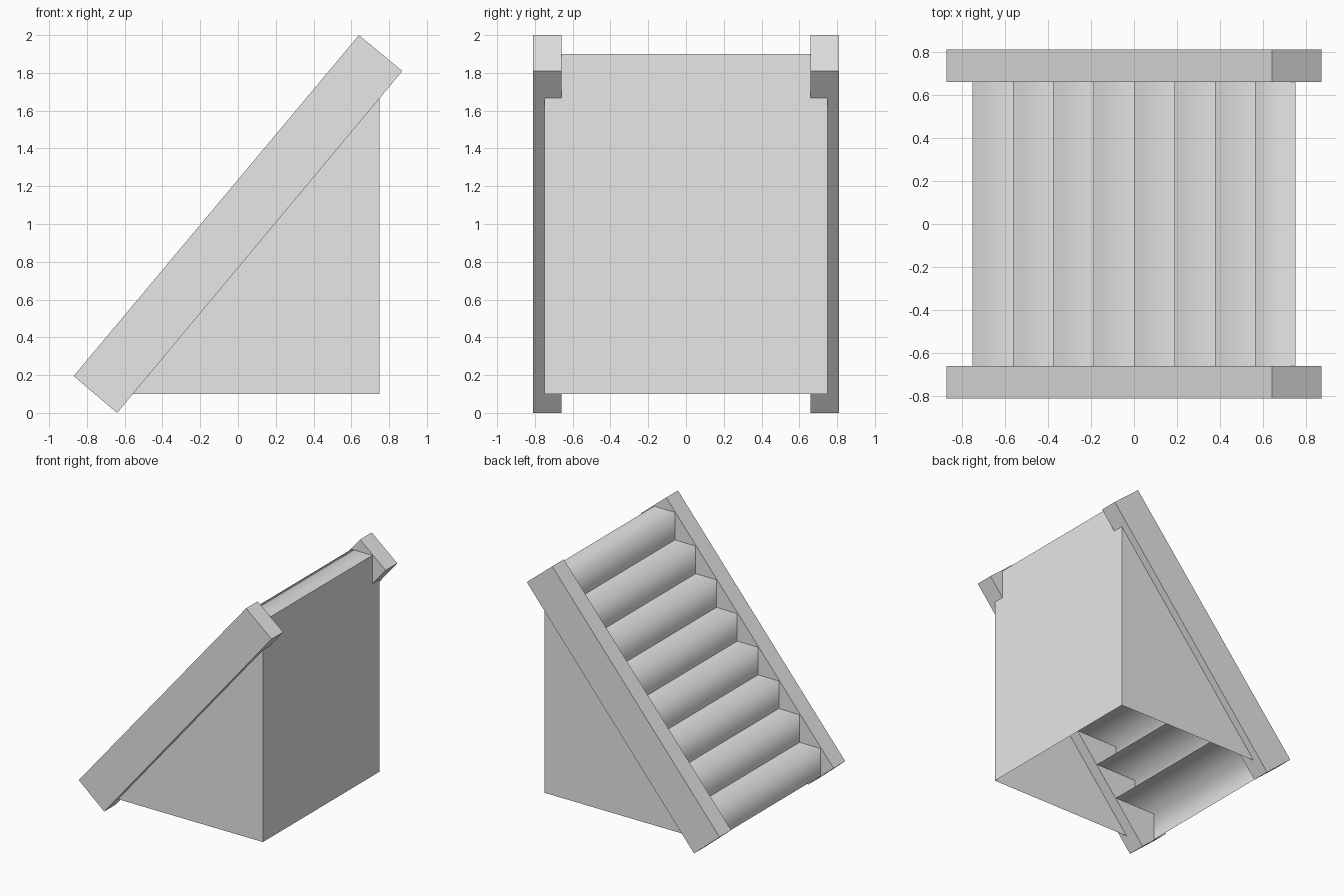
import bpy
import bmesh
from mathutils import Vector

cube = bpy.data.objects.get("Cube")
if cube:
    bpy.data.objects.remove(cube, do_unlink=True)

GREY = (0.8, 0.8, 0.8, 1.0)
grey = bpy.data.materials.new("plain_grey")
grey.use_nodes = True
grey.diffuse_color = GREY
grey.node_tree.nodes["Principled BSDF"].inputs["Base Color"].default_value = GREY

STEPS = 8
HALF = 0.75              # half the run and half the body width
BASE, TOP = 0.1, 1.9
RUN = 2 * HALF / STEPS
RISE = (TOP - BASE) / STEPS


def finish(name, bm, smooth=False):
    mesh = bpy.data.meshes.new(name)
    bm.to_mesh(mesh)
    bm.free()
    mesh.materials.append(grey)
    for poly in mesh.polygons:
        poly.use_smooth = smooth
    obj = bpy.data.objects.new(name, mesh)
    bpy.context.collection.objects.link(obj)
    return obj


def face_xz(bm, profile, y):
    return bm.faces.new([bm.verts.new((x, y, z)) for x, z in profile])


def sweep_y(bm, points, half):
    """Stretch an open x-z path across the width as a sheet."""
    rows = [[bm.verts.new((x, y, z)) for y in (half, -half)] for x, z in points]
    for a, b in zip(rows, rows[1:]):
        bm.faces.new((a[0], a[1], b[1], b[0]))


# Sloping side beams
beam = [(-0.64, 0.0), (0.87, 1.81), (0.64, 2.0), (-0.87, 0.195)]
for side, inner, outer in (("left", 0.66, 0.81), ("right", -0.81, -0.66)):
    bm = bmesh.new()
    face = face_xz(bm, beam, inner)
    ext = bmesh.ops.extrude_face_region(bm, geom=[face])
    moved = [v for v in ext["geom"] if isinstance(v, bmesh.types.BMVert)]
    bmesh.ops.translate(bm, verts=moved, vec=Vector((0, outer - inner, 0)))
    bmesh.ops.recalc_face_normals(bm, faces=bm.faces)
    finish(side + "_beam", bm)

# Riser and tread sheets; each tread runs back under the next step
for i in range(STEPS):
    x = -HALF + i * RUN
    z = BASE + i * RISE
    bm = bmesh.new()
    back = min(x + 2 * RUN, HALF)
    sweep_y(bm, [(x, z), (x, z + RISE), (back, z + RISE)], HALF)
    finish(f"step_{i + 1}", bm, smooth=True)

# Upright wall under the top step
bm = bmesh.new()
sweep_y(bm, [(HALF, TOP), (HALF, BASE)], HALF)
finish("end_wall", bm)

# Triangular side panels below the beams
panel = [(-0.56, BASE), (HALF, BASE), (HALF, 1.67)]
for name, y, profile in (("right_panel", -HALF, panel),
                         ("left_panel", HALF, panel[::-1])):
    bm = bmesh.new()
    face_xz(bm, profile, y)
    finish(name, bm)
